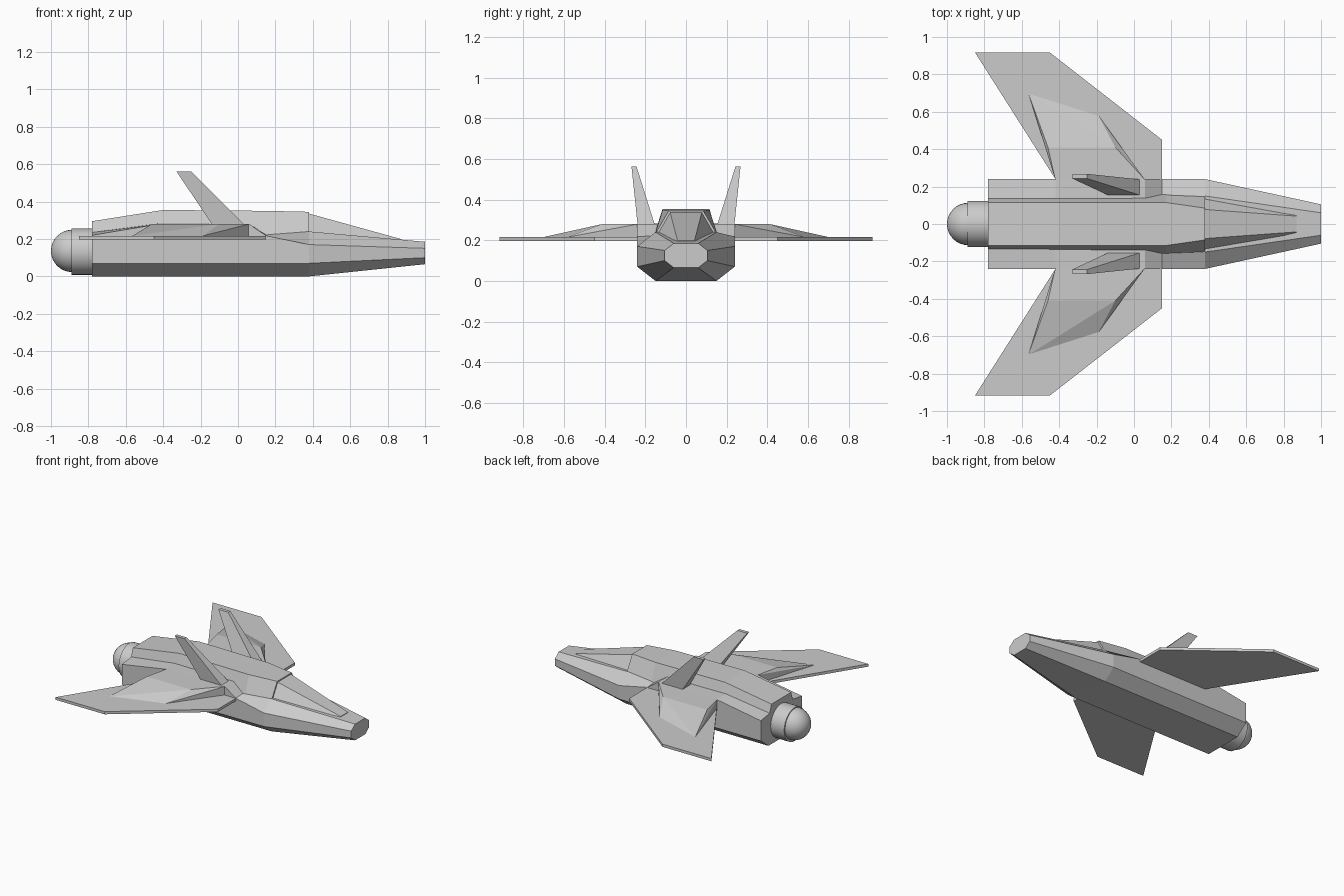
import bpy, bmesh, math

if "Cube" in bpy.data.objects:
    bpy.data.objects.remove(bpy.data.objects["Cube"])


def finish(name, bm):
    bmesh.ops.recalc_face_normals(bm, faces=bm.faces)
    me = bpy.data.meshes.new(name)
    bm.to_mesh(me)
    bm.free()
    ob = bpy.data.objects.new(name, me)
    bpy.context.collection.objects.link(ob)
    return ob


def loft(name, rings):
    """Skin a list of equal-length closed rings and cap both ends."""
    bm = bmesh.new()
    vs = [[bm.verts.new(p) for p in r] for r in rings]
    n = len(vs[0])
    for a, b in zip(vs, vs[1:]):
        for i in range(n):
            j = (i + 1) % n
            bm.faces.new((a[i], a[j], b[j], b[i]))
    bm.faces.new(vs[0])
    bm.faces.new(vs[-1])
    return finish(name, bm)


def symmetric(x, half):
    """Full ring at x from the +y half section (listed bottom to top)."""
    return [(x, y, z) for y, z in half] + [(x, -y, z) for y, z in reversed(half)]


def mirror_y(ob):
    ob.modifiers.new("mirror", 'MIRROR').use_axis = (False, True, False)


# Octagonal fuselage
low = [(0.15, 0.0), (0.24, 0.07)]
loft("fuselage", [symmetric(x, h) for x, h in (
    (-0.78, low + [(0.24, 0.22), (0.14, 0.235)]),
    (-0.42, low + [(0.24, 0.28), (0.14, 0.283)]),
    (0.06, low + [(0.24, 0.28), (0.15, 0.28)]),
    (0.15, low + [(0.24, 0.218), (0.16, 0.222)]),
    (0.38, low + [(0.24, 0.17), (0.15, 0.24)]),
    (1.0, [(0.06, 0.065), (0.105, 0.10), (0.105, 0.15), (0.06, 0.185)]))])

# Raised spine
loft("spine", [symmetric(x, h) for x, h in (
    (-0.78, [(0.14, 0.22), (0.115, 0.295)]),
    (-0.40, [(0.14, 0.27), (0.115, 0.355)]),
    (0.17, [(0.16, 0.215), (0.115, 0.35)]),
    (0.38, [(0.152, 0.23), (0.085, 0.345)]))])

# Sloping canopy
loft("canopy", [symmetric(x, h) for x, h in (
    (0.375, [(0.146, 0.22), (0.078, 0.337)]),
    (0.87, [(0.06, 0.18), (0.042, 0.20)]))])

# Swept wings
plan = [(0.15, 0.20), (0.15, 0.45), (-0.45, 0.917), (-0.85, 0.917), (-0.42, 0.24), (-0.42, 0.20)]
mirror_y(loft("wing", [[(x, y, z) for x, y in plan] for z in (0.197, 0.217)]))

# Thickened wing roots
bm = bmesh.new()
for p in ((-0.42, 0.235, 0.21), (0.06, 0.235, 0.21), (-0.19, 0.58, 0.216), (-0.565, 0.70, 0.216),
          (-0.42, 0.235, 0.28), (0.06, 0.235, 0.28), (-0.10, 0.41, 0.28), (-0.46, 0.41, 0.28)):
    bm.verts.new(p)
bmesh.ops.convex_hull(bm, input=bm.verts)
mirror_y(finish("wing_root", bm))

# Canted tail fins
mirror_y(loft("tail_fin", [
    [(-0.13, 0.15, 0.265), (0.045, 0.15, 0.265), (0.045, 0.237, 0.265), (-0.13, 0.237, 0.265)],
    [(-0.33, 0.243, 0.562), (-0.25, 0.243, 0.562), (-0.25, 0.268, 0.562), (-0.33, 0.268, 0.562)]]))

# Engine nozzle and round exhaust
bpy.ops.mesh.primitive_cylinder_add(vertices=32, radius=0.124, depth=0.15,
                                    location=(-0.815, 0, 0.132), rotation=(0, math.pi / 2, 0))
bpy.context.object.name = "engine_nozzle"
bpy.ops.object.shade_smooth_by_angle()
bpy.ops.mesh.primitive_uv_sphere_add(segments=32, ring_count=16, radius=0.113,
                                     location=(-0.887, 0, 0.136), rotation=(0, math.pi / 2, 0))
bpy.context.object.name = "engine_exhaust"
bpy.ops.object.shade_smooth_by_angle()
